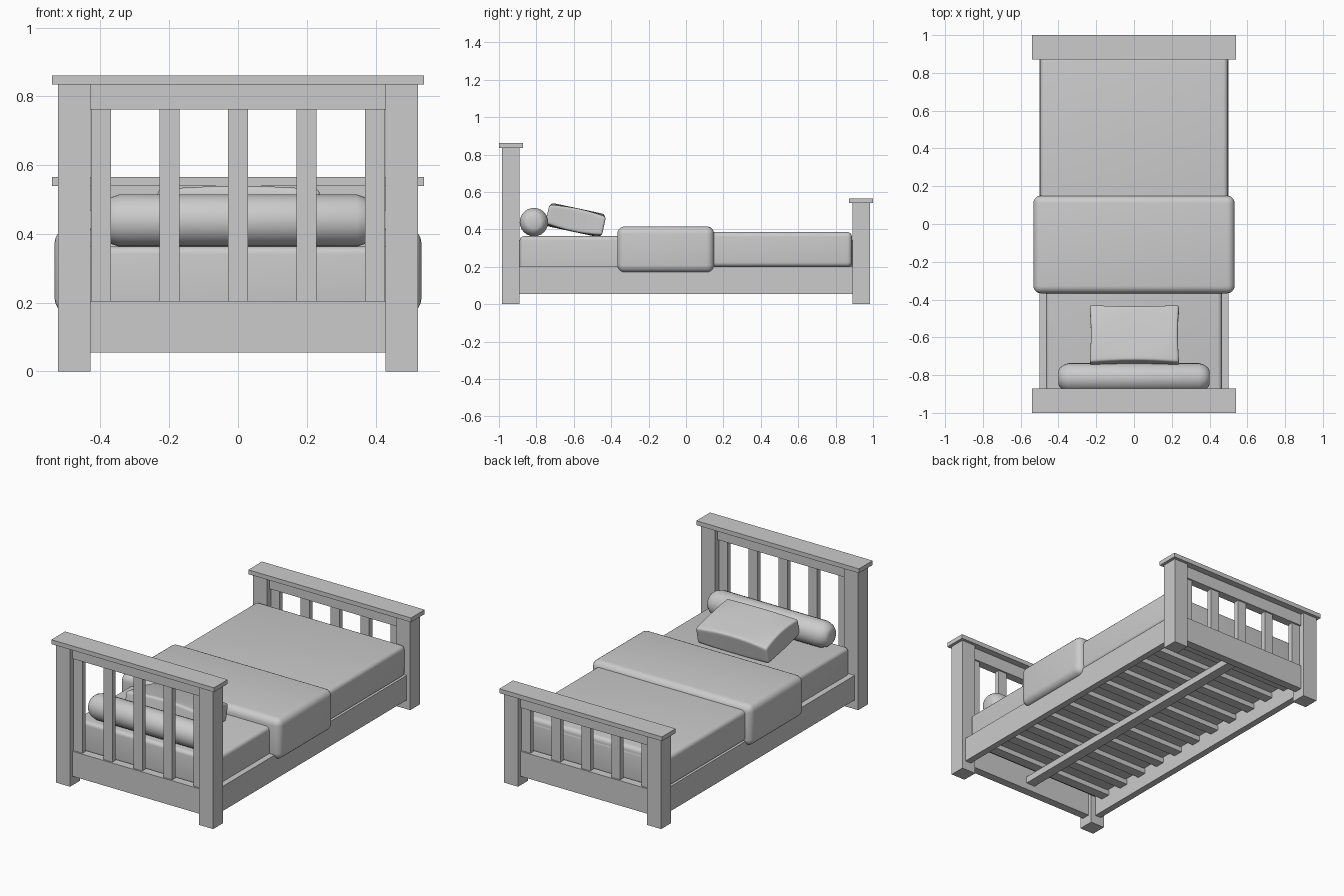
import bpy, bmesh, math
from mathutils import Matrix, Vector

if "Cube" in bpy.data.objects:
    bpy.data.objects.remove(bpy.data.objects["Cube"])

grey = bpy.data.materials.new("plain grey")
grey.diffuse_color = (0.6, 0.6, 0.6, 1)
grey.use_nodes = True
grey.node_tree.nodes["Principled BSDF"].inputs["Base Color"].default_value = grey.diffuse_color


def finish(bm, name, smooth=False):
    bmesh.ops.recalc_face_normals(bm, faces=bm.faces)
    me = bpy.data.meshes.new(name)
    bm.to_mesh(me)
    bm.free()
    me.materials.append(grey)
    ob = bpy.data.objects.new(name, me)
    bpy.context.collection.objects.link(ob)
    if smooth:
        bpy.ops.object.select_all(action='DESELECT')
        ob.select_set(True)
        bpy.context.view_layer.objects.active = ob
        bpy.ops.object.shade_smooth_by_angle(angle=math.radians(35))
    return ob


def box(name, x0, x1, y0, y1, z0, z1, bevel=0):
    bm = bmesh.new()
    bmesh.ops.create_cube(bm, size=1)
    for v in bm.verts:
        v.co = Vector(((x0 + x1) / 2 + v.co.x * (x1 - x0),
                       (y0 + y1) / 2 + v.co.y * (y1 - y0),
                       (z0 + z1) / 2 + v.co.z * (z1 - z0)))
    if bevel:
        bmesh.ops.bevel(bm, geom=bm.edges[:], offset=bevel, segments=5,
                        profile=0.5, affect='EDGES')
    return finish(bm, name, bevel > 0)


# Headboard and footboard: posts, cap, rails and upright slats
for end, side, top in (("head", -1, 0.835), ("foot", 1, 0.54)):
    yc = side * 0.936

    def bar(name, x0, x1, half, z0, z1):
        box(f"{end}_{name}", x0, x1, yc - half, yc + half, z0, z1)

    bar("left_post", -0.523, -0.429, 0.047, 0, top)
    bar("right_post", 0.429, 0.523, 0.047, 0, top)
    bar("cap", -0.541, 0.541, 0.065, top, top + 0.026)
    bar("top_rail", -0.43, 0.43, 0.025, top - 0.073, top)
    bar("bottom_rail", -0.43, 0.43, 0.025, 0.055, 0.205)
    for i in range(5):
        x = (i - 2) * 0.199
        bar(f"slat_{i + 1}", x - 0.029, x + 0.029, 0.015, 0.2, top - 0.07)

# Side rails
for name, s in (("left_side_rail", -1), ("right_side_rail", 1)):
    xs = sorted((s * 0.46, s * 0.5))
    box(name, xs[0], xs[1], -0.9, 0.9, 0.055, 0.203)

# Base under the mattress: centre beam and cross slats
box("centre_beam", -0.03, 0.03, -0.915, 0.915, 0.095, 0.135)
for i in range(11):
    y = (i - 5) * 0.16
    box(f"base_slat_{i + 1}", -0.46, 0.46, y - 0.03, y + 0.03, 0.135, 0.166)

# Bedding
box("mattress", -0.465, 0.465, -0.889, 0.889, 0.165, 0.364, 0.022)
box("duvet", -0.497, 0.497, -0.1, 0.887, 0.2, 0.386, 0.025)
box("folded_blanket", -0.533, 0.533, -0.367, 0.15, 0.17, 0.416, 0.04)

# Bolster: lathe along x with rounded ends
profile = [(-0.4, 0.036), (-0.394, 0.05), (-0.375, 0.066), (-0.345, 0.076),
           (0.345, 0.076), (0.375, 0.066), (0.394, 0.05), (0.4, 0.036)]
n = 24
bm = bmesh.new()
rings = [[bm.verts.new((x, -0.813 + r * math.cos(2 * math.pi * k / n),
                        0.439 + r * math.sin(2 * math.pi * k / n)))
          for k in range(n)] for x, r in profile]
for a, b in zip(rings, rings[1:]):
    for k in range(n):
        bm.faces.new((a[k], a[(k + 1) % n], b[(k + 1) % n], b[k]))
bm.faces.new(rings[0])
bm.faces.new(rings[-1])
finish(bm, "bolster", True)

# Pillow: soft box with pinched sides, leaning on the bolster
bm = bmesh.new()
bmesh.ops.create_cube(bm, size=2)
bmesh.ops.subdivide_edges(bm, edges=bm.edges[:], cuts=7, use_grid_fill=True)
for v in bm.verts:
    x, y, z = v.co
    v.co = Vector((0.237 * x * (1 - 0.03 * (1 - y * y)),
                   0.156 * y * (1 - 0.06 * (1 - x * x)),
                   0.064 * z * (1 - 0.22 * x * x * y * y)))
sharp = [e for e in bm.edges if e.calc_face_angle(0) > math.radians(50)]
bmesh.ops.bevel(bm, geom=sharp, offset=0.038, segments=5, profile=0.5,
                affect='EDGES', clamp_overlap=True)
for _ in range(3):
    bmesh.ops.smooth_vert(bm, verts=bm.verts[:], factor=0.4,
                          use_axis_x=True, use_axis_y=True, use_axis_z=True)
bm.transform(Matrix.Translation((0.002, -0.59, 0.45)) @
             Matrix.Rotation(math.radians(-12), 4, 'X'))
finish(bm, "pillow", True)
